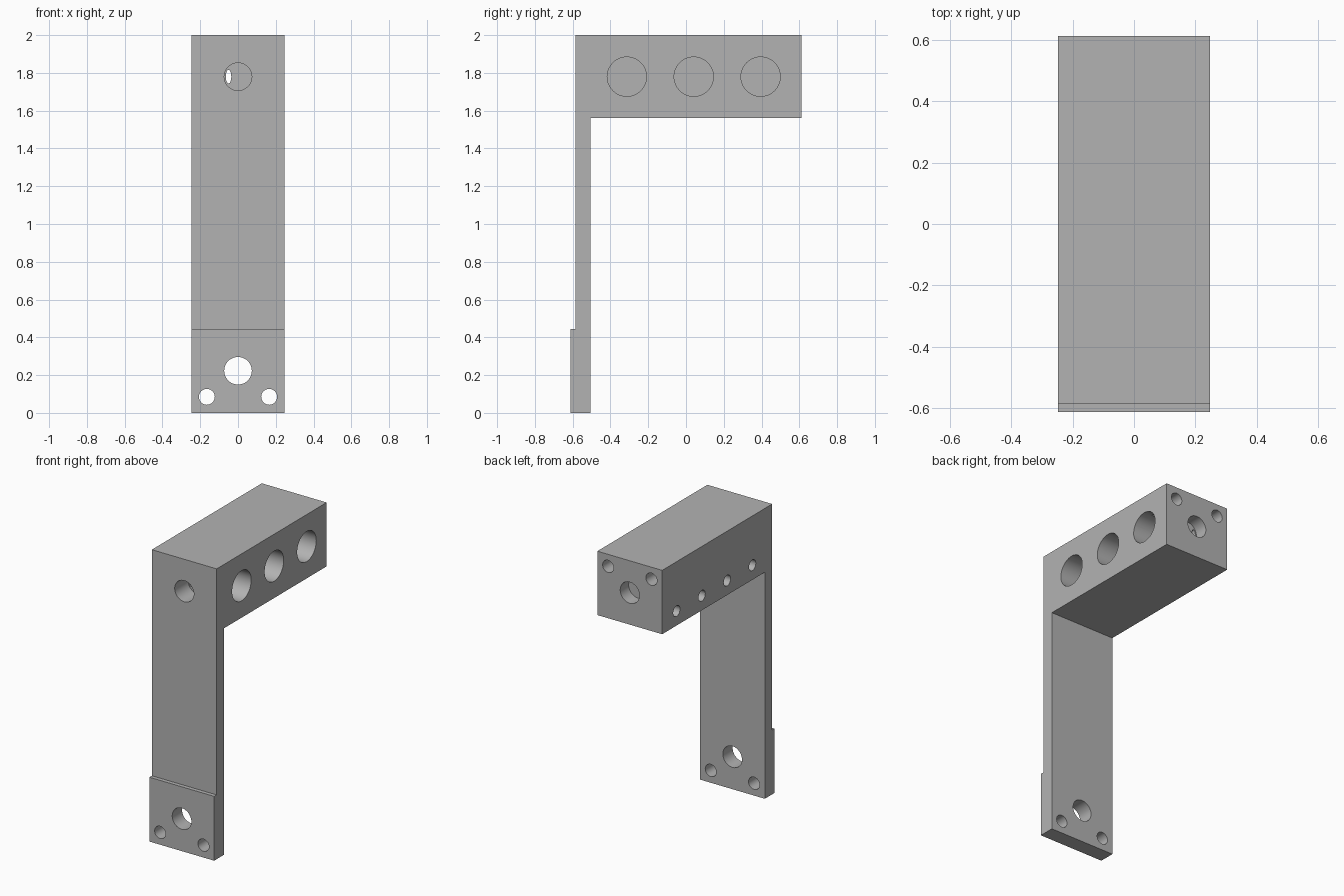
import bpy
import bmesh
from math import radians

old = bpy.data.objects.get("Cube")
if old:
    bpy.data.objects.remove(old, do_unlink=True)

HALF_W = 0.247
FRONT, BACK, FOOT_FRONT, LEG_BACK = -0.585, 0.612, -0.612, -0.505
BORE_Z = 1.78

metal = bpy.data.materials.new("plain_grey")
metal.use_nodes = True
grey = (0.45, 0.45, 0.45, 1)
metal.diffuse_color = grey
metal.node_tree.nodes["Principled BSDF"].inputs["Base Color"].default_value = grey

# Bracket body: side profile (y, z) extruded across the width
profile = [(FOOT_FRONT, 0), (LEG_BACK, 0), (LEG_BACK, 1.56), (BACK, 1.56),
           (BACK, 2), (FRONT, 2), (FRONT, 0.443), (FOOT_FRONT, 0.443)]
bm = bmesh.new()
face = bm.faces.new([bm.verts.new((-HALF_W, y, z)) for y, z in profile])
ext = bmesh.ops.extrude_face_region(bm, geom=[face])
verts = [v for v in ext["geom"] if isinstance(v, bmesh.types.BMVert)]
bmesh.ops.translate(bm, verts=verts, vec=(2 * HALF_W, 0, 0))
bmesh.ops.recalc_face_normals(bm, faces=bm.faces)
mesh = bpy.data.meshes.new("angle_bracket")
bm.to_mesh(mesh)
bm.free()
mesh.materials.append(metal)
bracket = bpy.data.objects.new("angle_bracket", mesh)
bpy.context.collection.objects.link(bracket)


def drill(axis, start, end, a, z, radius, squash=1):
    """Cut a round hole along x or y; a is the other horizontal coordinate."""
    mid = (start + end) / 2
    along_x = axis == "x"
    bpy.ops.mesh.primitive_cylinder_add(
        vertices=48, radius=radius, depth=abs(end - start),
        location=(mid, a, z) if along_x else (a, mid, z),
        rotation=(0, radians(90), 0) if along_x else (radians(90), 0, 0))
    cutter = bpy.context.object
    cutter.name = "hole_cutter"
    cutter.hide_render = True
    cutter.scale.x = squash
    cutter.data.materials.append(metal)
    mod = bracket.modifiers.new("hole", "BOOLEAN")
    mod.operation = "DIFFERENCE"
    mod.solver = "EXACT"
    mod.object = cutter
    bpy.context.view_layer.objects.active = bracket
    bpy.ops.object.modifier_apply(modifier=mod.name)
    bpy.data.objects.remove(cutter, do_unlink=True)


# Through holes in the foot, and blind screw holes in the back end
drill("y", -0.8, -0.4, 0, 0.223, 0.073)
for x in (-0.165, 0.165):
    drill("y", -0.8, -0.4, x, 0.085, 0.042)
    drill("y", 0.8, 0.4, x, 1.917, 0.042)

# Centre bores of the head, joined by a narrow off-centre slot
drill("y", -0.8, -0.44, 0, BORE_Z, 0.073)
drill("y", 0.8, 0.52, 0, BORE_Z, 0.073)
drill("y", -0.5, 0.56, -0.05, BORE_Z, 0.036, squash=0.4)

# Large ports on the left side
for i in range(3):
    drill("x", 0.4, 0, -0.313 + 0.354 * i, BORE_Z, 0.104)

# Small ports on the right side
for i in range(4):
    drill("x", -0.4, -0.08, -0.37 + 0.275 * i, 1.66, 0.037)

bpy.ops.object.select_all(action="DESELECT")
bracket.select_set(True)
bpy.context.view_layer.objects.active = bracket
bpy.ops.object.shade_smooth_by_angle(angle=radians(30))
